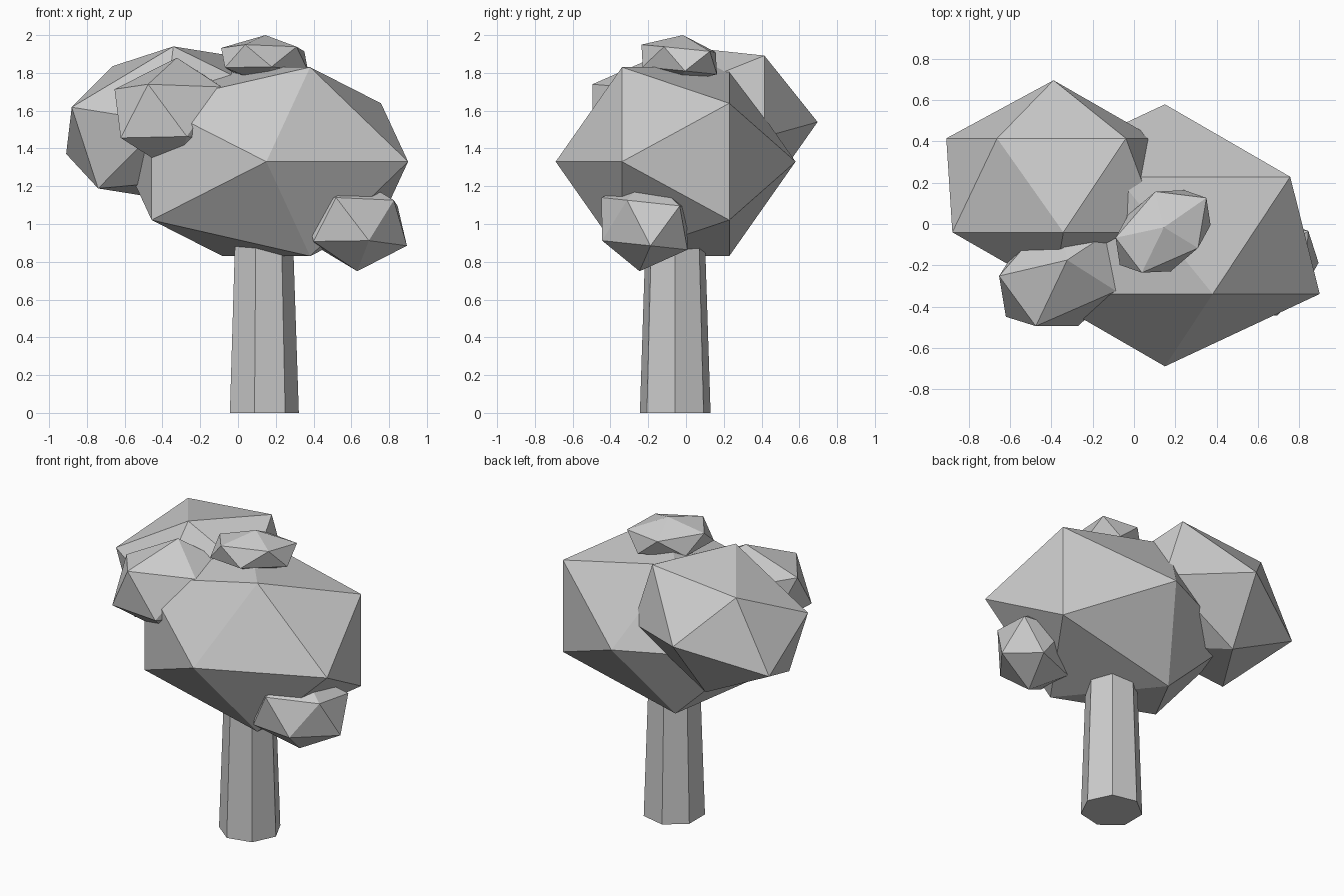
import bpy
import math
from mathutils import Matrix, Vector

if "Cube" in bpy.data.objects:
    bpy.data.objects.remove(bpy.data.objects["Cube"])


def leaf_clump(name, centre, ax, ay, az):
    """Low-poly icosahedron stretched and turned onto three axis vectors."""
    bpy.ops.mesh.primitive_ico_sphere_add(subdivisions=1, radius=1)
    clump = bpy.context.object
    clump.name = name
    turn = Matrix((ax, ay, az)).transposed().to_4x4()
    clump.data.transform(Matrix.Translation(Vector(centre)) @ turn)
    return clump


# Trunk: seven-sided, slightly tapered, running up into the crown
height = 1.05
bpy.ops.mesh.primitive_cone_add(vertices=7, radius1=0.192, radius2=0.157, depth=height,
                                location=(0.13, -0.057, height / 2),
                                rotation=(0, 0, math.radians(-90)))
bpy.context.object.name = "trunk"

# Main crown, with its pole facing the front
leaf_clump("main_crown", (0.15, -0.055, 1.33),
           (0.839, 0, 0), (0, 0, 0.588), (0, -0.635, 0))

# Large left clump at the back, tilted 18 degrees
c, s = math.cos(math.radians(18)), math.sin(math.radians(18))
leaf_clump("back_left_clump", (-0.39, 0.1875, 1.54),
           (0.611 * c, 0, 0.611 * s), (-0.43 * s, 0, 0.43 * c), (0, -0.509, 0))

# Small clumps
leaf_clump("front_left_clump", (-0.323, -0.213, 1.573),
           (0.34, 0.016, 0.087), (-0.031, 0.188, 0.245), (-0.153, -0.282, 0.167))
leaf_clump("low_right_clump", (0.622, -0.22, 1.002),
           (0.269, 0.148, -0.086), (0.114, -0.039, 0.221), (0.071, -0.224, -0.09))
leaf_clump("top_clump", (0.141, -0.036, 1.871),
           (0.187, -0.10, 0.011), (0.184, 0.213, -0.021), (0.004, 0.02, 0.129))
